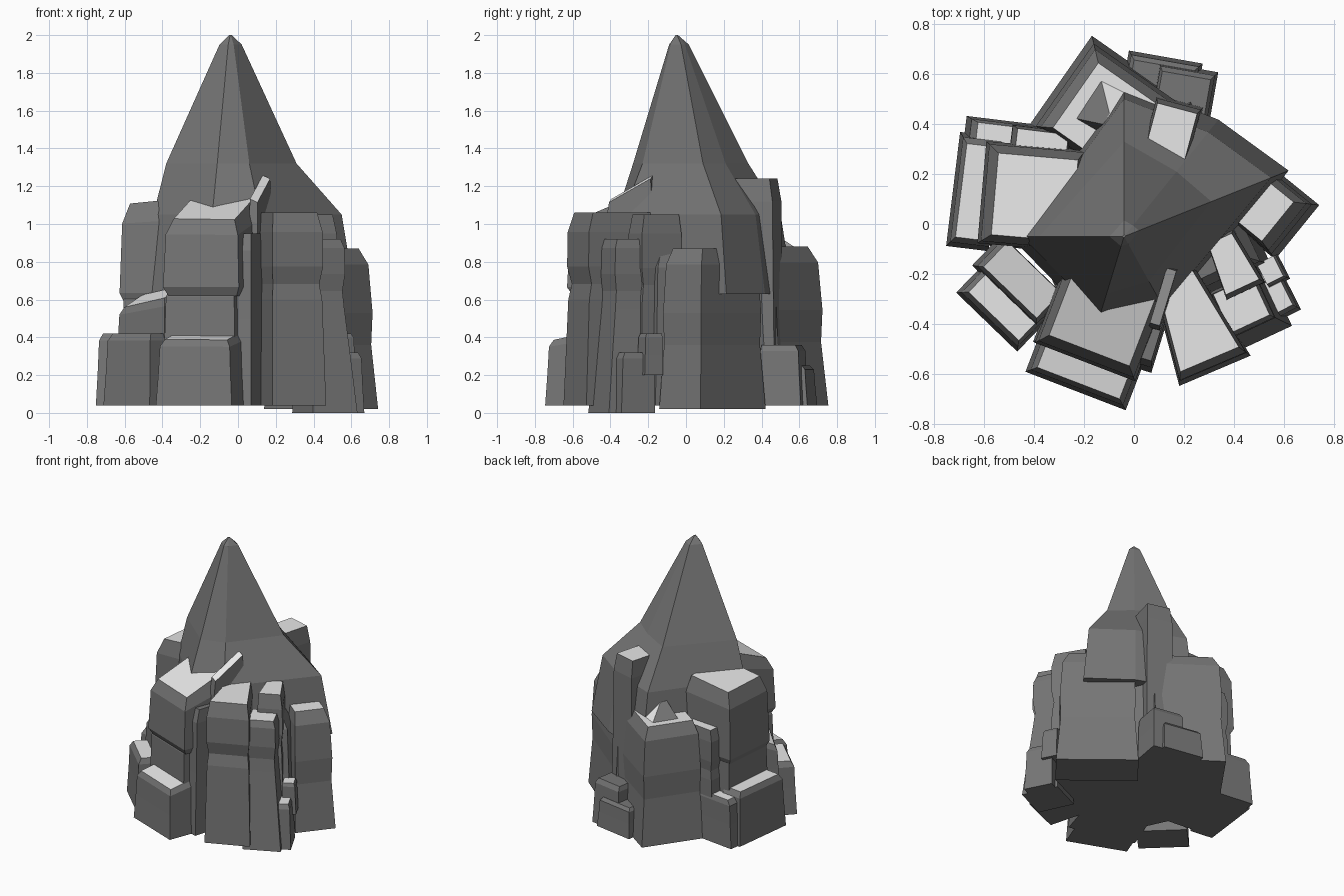
import bpy
import bmesh
from math import radians
from mathutils import Matrix, Vector

cube = bpy.data.objects.get("Cube")
if cube:
    bpy.data.objects.remove(cube)


def material(name, value):
    mat = bpy.data.materials.new(name)
    mat.use_nodes = True
    colour = (value, value, value, 1)
    mat.diffuse_color = colour
    mat.node_tree.nodes["Principled BSDF"].inputs["Base Color"].default_value = colour
    return mat


ROCK = material("dark rock", 0.18)
LEDGE = material("pale ledge", 0.8)

# Side profiles: share of the height, then share of the footprint
STRAIGHT = ((0, 1), (0.5, 0.95), (0.9, 0.92), (1, 0.82))
WAISTED = ((0, 1), (0.55, 0.92), (0.63, 0.86), (0.72, 0.94), (0.9, 0.93), (1, 0.82))
FLARED = ((0, 1.3), (0.35, 1.1), (0.6, 0.95), (0.7, 0.9), (0.8, 0.97), (0.95, 0.95), (1, 0.85))
BULGED = ((0, 0.9), (0.1, 1), (0.8, 0.95), (1, 0.8))
SLOPED = ((0, 1), (0.4, 0.9), (0.6, 0.92), (0.9, 0.86), (1, 0.72))


def loft(name, rings, pale_top):
    """Skin a stack of matching rings; nearly level upper faces turn pale."""
    bm = bmesh.new()
    loops = [[bm.verts.new(point) for point in ring] for ring in rings]
    for low, high in zip(loops, loops[1:]):
        for i in range(len(low)):
            bm.faces.new((low[i - 1], low[i], high[i], high[i - 1]))
    bm.faces.new(loops[0])
    bm.faces.new(loops[-1])
    bmesh.ops.recalc_face_normals(bm, faces=bm.faces)
    bm.normal_update()
    for face in bm.faces:
        face.material_index = int(pale_top and face.normal.z > 0.75)
    mesh = bpy.data.meshes.new(name)
    bm.to_mesh(mesh)
    bm.free()
    mesh.materials.append(ROCK)
    mesh.materials.append(LEDGE)
    obj = bpy.data.objects.new(name, mesh)
    bpy.context.collection.objects.link(obj)


def block(name, at, size, turn, top, bottom=0.04, profile=STRAIGHT,
          narrow=1.0, tilt=0.0, pale_top=True):
    """Turned rock block, leaning inward, with a chamfered top that can tilt."""
    centre = Vector(at)
    half_width, half_depth = Vector(size) / 2
    spin = Matrix.Rotation(radians(turn), 2)
    corners = [centre + spin @ Vector((side * half_width * share, end * half_depth))
               for side, end, share in ((-1, -1, 1), (1, -1, 1), (1, 1, narrow), (-1, 1, narrow))]
    anchor = centre * 0.85
    inward = -centre.normalized()
    rings = []
    for height, scale in profile:
        ring = []
        for corner in corners:
            spot = anchor + (corner - anchor) * scale
            slope = tilt * height ** 2 * (spot - centre).dot(inward)
            ring.append((*spot, bottom + (top - bottom) * height + slope))
        rings.append(ring)
    loft(name, rings, pale_top)


def spire(name, apex, shoulder):
    """Leaning peak: a flared skirt, the shoulder outline and a blunt tip."""
    points = [Vector(point) for point in shoulder]
    skirt = [p * (1.45 + 0.25 * p.normalized().x) for p in points]
    layers = ((skirt, 1.12, 0.63), (skirt, 1, 1.05), (points, 1, 1.32),
              (points, 0.17, 1.95), (points, 0.02, 2))
    rings = [[(apex.x + p.x * scale, apex.y + p.y * scale, height) for p in outline]
             for outline, scale, height in layers]
    loft(name, rings, pale_top=False)


# Central spire and the inner mass joining the blocks
spire("spire", apex=Vector((-0.04, -0.05)),
      shoulder=((-0.34, 0), (-0.07, -0.23), (0.1, -0.18), (0.35, 0.14), (0.21, 0.26), (0, 0.38)))
block("core", at=(0.02, 0), size=(0.82, 0.74), turn=25, top=0.85, pale_top=False)

# Front blocks
block("front_block", at=(-0.13, -0.38), size=(0.43, 0.37), turn=-21,
      bottom=0.62, top=1.08, profile=BULGED, tilt=0.4)
block("front_recess", at=(-0.14, -0.37), size=(0.42, 0.38), turn=-21, top=0.68, pale_top=False)
block("front_foot", at=(-0.2, -0.58), size=(0.43, 0.19), turn=-21, top=0.4, tilt=0.2)
block("front_crack", at=(0.08, -0.39), size=(0.1, 0.4), turn=-17, top=0.95, pale_top=False)
block("front_fin", at=(0.12, -0.3), size=(0.05, 0.28), turn=-17, top=1.18, tilt=0.7)

# Front right columns
block("tall_column", at=(0.24, -0.39), size=(0.31, 0.43), turn=23,
      top=1.06, profile=WAISTED, narrow=0.6)
block("second_column", at=(0.4, -0.16), size=(0.18, 0.26), turn=25,
      top=1.05, profile=WAISTED, narrow=0.7)
block("third_column", at=(0.44, -0.33), size=(0.2, 0.2), turn=25,
      bottom=0, top=0.92, profile=FLARED)
block("column_foot", at=(0.57, -0.28), size=(0.12, 0.2), turn=27, bottom=0, top=0.32)
block("column_knob", at=(0.56, -0.19), size=(0.09, 0.11), turn=27, bottom=0.2, top=0.42)

# Right and back masses
block("right_mass", at=(0.44, 0.14), size=(0.28, 0.55), turn=51,
      bottom=0.02, top=0.87, profile=SLOPED)
block("back_mass", at=(-0.09, 0.43), size=(0.5, 0.44), turn=-35, top=0.88, profile=SLOPED)
block("back_mound", at=(-0.1, 0.46), size=(0.2, 0.2), turn=-30,
      bottom=0.8, top=0.96, profile=((0, 1), (0.5, 0.95), (1, 0.25)), tilt=0.3)
block("back_column", at=(0.15, 0.37), size=(0.2, 0.26), turn=-15, top=1.24)
block("back_foot", at=(0.2, 0.52), size=(0.24, 0.22), turn=-10, top=0.36, pale_top=False)
block("back_slab", at=(0.11, 0.57), size=(0.3, 0.2), turn=-10, top=0.25, pale_top=False)

# Left blocks and ledges
block("left_block", at=(-0.41, 0.11), size=(0.41, 0.4), turn=-95,
      bottom=0.58, top=1.12, profile=BULGED, tilt=0.1)
block("left_wall", at=(-0.42, 0.11), size=(0.42, 0.38), turn=-95, top=0.66, pale_top=False)
block("left_foot", at=(-0.64, 0.13), size=(0.46, 0.17), turn=-97, top=0.42)
block("left_back_foot", at=(-0.49, 0.34), size=(0.38, 0.14), turn=-7, top=0.38)
block("left_back_post", at=(-0.38, 0.33), size=(0.25, 0.12), turn=-7,
      top=0.84, profile=WAISTED)
block("corner_foot", at=(-0.51, -0.31), size=(0.34, 0.23), turn=-44, top=0.42)
block("corner_ledge", at=(-0.46, -0.23), size=(0.36, 0.17), turn=-44,
      bottom=0.2, top=0.61, tilt=0.5)
